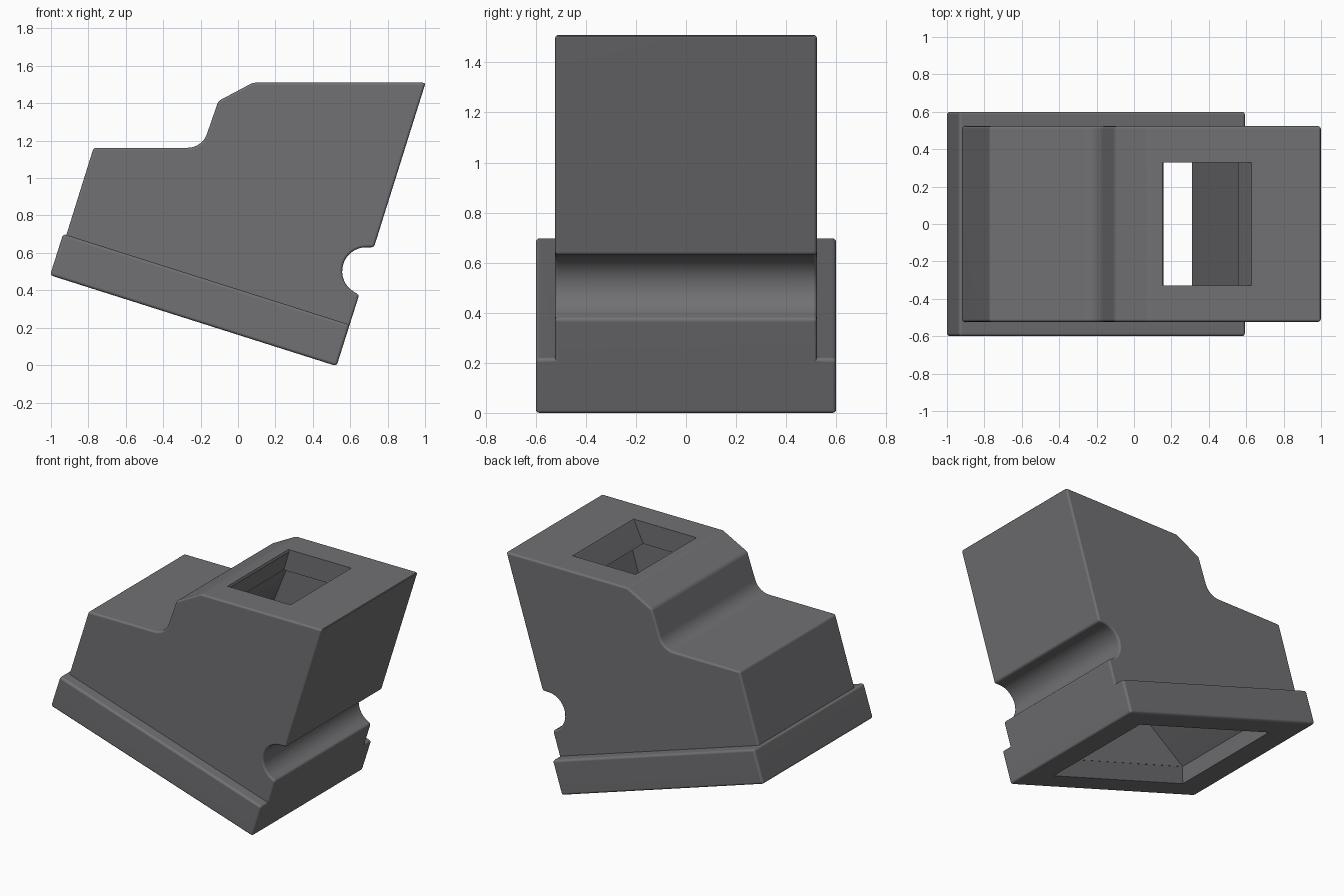
import bpy, bmesh
from math import sin, cos, radians
from mathutils import Vector

if "Cube" in bpy.data.objects:
    bpy.data.objects.remove(bpy.data.objects["Cube"])

# Tilted frame of the flange: U runs up to the left, N is square to the base
CORNER = Vector((0.527, -0.005))
U = Vector((-1.53, 0.485)).normalized()
N = Vector((U.y, -U.x))


def tilt(a, b):
    return tuple(CORNER + U * a + N * b)


def arc(cx, cz, r, start, end, steps):
    angles = [radians(start + (end - start) * i / steps) for i in range(steps + 1)]
    return [(cx + r * cos(t), cz + r * sin(t)) for t in angles]


def apply(ob, mod):
    bpy.context.view_layer.objects.active = ob
    bpy.ops.object.modifier_apply(modifier=mod.name)


def prism(name, profile, half, bevel=0, bottom_half=None):
    """Front profile extruded along y; bottom_half flares its first two points."""
    bm = bmesh.new()
    rows = []
    for side in (-1, 1):
        row = []
        for i, (x, z) in enumerate(profile):
            h = bottom_half if bottom_half and i < 2 else half
            row.append(bm.verts.new((x, side * h, z)))
        rows.append(row)
        bm.faces.new(row)
    for i in range(len(profile)):
        bm.faces.new((rows[0][i - 1], rows[0][i], rows[1][i], rows[1][i - 1]))
    if bottom_half:
        bmesh.ops.triangulate(bm, faces=bm.faces)
    bmesh.ops.recalc_face_normals(bm, faces=bm.faces)
    mesh = bpy.data.meshes.new(name)
    bm.to_mesh(mesh)
    bm.free()
    ob = bpy.data.objects.new(name, mesh)
    bpy.context.collection.objects.link(ob)
    if bevel:
        mod = ob.modifiers.new("round", "BEVEL")
        mod.width, mod.segments = bevel, 3
        mod.limit_method, mod.angle_limit = "ANGLE", radians(25)
        apply(ob, mod)
    return ob


def boolean(ob, tool, operation):
    tool.hide_render = True
    mod = ob.modifiers.new("bool", "BOOLEAN")
    mod.operation, mod.object, mod.solver = operation, tool, "EXACT"
    apply(ob, mod)
    bpy.data.objects.remove(tool)


# Base flange
flange = prism("flange", [tilt(0, 0), tilt(1.607, 0), tilt(1.607, 0.232), tilt(0, 0.232)],
               0.6, 0.016)

# Upper body with stepped roof, coved step and round side groove
profile = [tilt(0, 0.1), (-0.957, 0.57), (-0.772, 1.162)]
profile += arc(-0.27, 1.272, 0.11, -90, -17.6, 8)
profile += [(-0.105, 1.412), (0.08, 1.51), (1.003, 1.51), (0.727, 0.63)]
profile += arc(0.685, 0.502, 0.128, 90, 239, 16)
profile += [tilt(0, 0.4)]
body = prism("hopper_body", profile, 0.523, 0.014)
boolean(body, flange, "UNION")

# Hollow inside: flared mouth in the base, then sloped ceiling up to under the roof
mouth = prism("mouth_cutter", [(-0.785, 0.32), (0.28, -0.03), (0.342, 0.17), (-0.74, 0.51)],
              0.402, bottom_half=0.447)
hollow = prism("hollow_cutter", [(0.335, 0.15), (0.72, 1.36), (0.1, 1.36),
                                 (-0.02, 1.06), (-0.74, 0.51), (-0.745, 0.49)], 0.4)
boolean(body, mouth, "DIFFERENCE")
boolean(body, hollow, "DIFFERENCE")

# Slanted slot through the roof, with a softened rim
slot = prism("slot_cutter", [(0.11, 1.34), (0.547, 1.34), (0.62, 1.495), (0.632, 1.515),
                             (0.632, 1.6), (0.15, 1.6), (0.15, 1.515), (0.157, 1.495)], 0.33)
boolean(body, slot, "DIFFERENCE")

# Dark grey finish
dark = bpy.data.materials.new("dark_grey")
dark.diffuse_color = (0.085, 0.085, 0.092, 1)
dark.use_nodes = True
dark.node_tree.nodes["Principled BSDF"].inputs["Base Color"].default_value = dark.diffuse_color
dark.diffuse_color = (0.165, 0.165, 0.175, 1)
dark.use_nodes = True
dark.node_tree.nodes["Principled BSDF"].inputs["Base Color"].default_value = dark.diffuse_color
body.data.materials.clear()
body.data.materials.append(dark)

# Smooth the rounded edges, keep the big faces flat
bpy.ops.object.select_all(action="DESELECT")
body.select_set(True)
bpy.context.view_layer.objects.active = body
bpy.ops.object.shade_smooth_by_angle(angle=radians(32))
weighted = body.modifiers.new("flat_faces", "WEIGHTED_NORMAL")
weighted.keep_sharp = True
